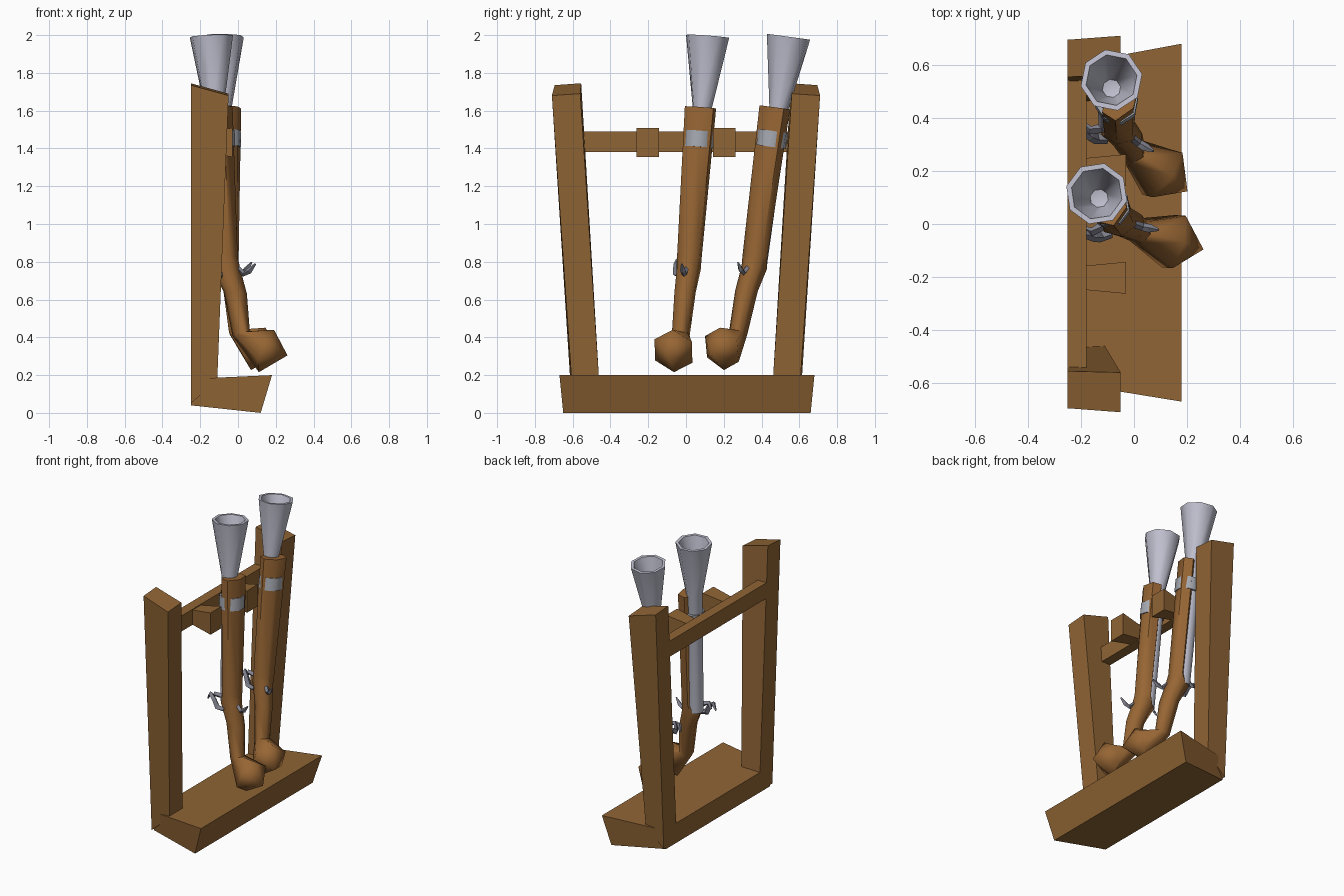
import bpy, bmesh, math
from mathutils import Vector, Matrix

if "Cube" in bpy.data.objects:
    bpy.data.objects.remove(bpy.data.objects["Cube"])


def material(name, rgb):
    m = bpy.data.materials.new(name)
    m.diffuse_color = (*rgb, 1)
    m.use_nodes = True
    m.node_tree.nodes["Principled BSDF"].inputs["Base Color"].default_value = m.diffuse_color
    return m


RACK = material("rack wood", (0.275, 0.128, 0.035))
STOCK = material("stock wood", (0.31, 0.132, 0.034))
BARREL = material("bright steel", (0.52, 0.52, 0.62))
BAND = material("band steel", (0.38, 0.40, 0.44))
LOCK = material("dark steel", (0.22, 0.22, 0.27))


def loft(name, rings, mat, matrix=None, smooth=None, closed=False):
    """Skin a row of equal-sized rings; one-point rings become a tip."""
    bm = bmesh.new()
    vs = [[bm.verts.new(p) for p in r] for r in rings]
    n = len(vs[0])
    pairs = list(zip(vs, vs[1:]))
    if closed:
        pairs.append((vs[-1], vs[0]))
    for a, b in pairs:
        for i in range(n if len(a) > 1 else len(b)):
            j = (i + 1) % n
            if len(b) == 1:
                bm.faces.new((a[i], a[j], b[0]))
            else:
                bm.faces.new((a[i], a[j], b[j], b[i]))
    if not closed:
        for r in (vs[0], vs[-1]):
            if len(r) > 2:
                bm.faces.new(r)
    bmesh.ops.recalc_face_normals(bm, faces=bm.faces[:])
    if matrix:
        bm.transform(matrix)
    me = bpy.data.meshes.new(name)
    bm.to_mesh(me)
    bm.free()
    me.materials.append(mat)
    ob = bpy.data.objects.new(name, me)
    bpy.context.collection.objects.link(ob)
    if smooth:
        bpy.ops.object.select_all(action='DESELECT')
        ob.select_set(True)
        bpy.context.view_layer.objects.active = ob
        bpy.ops.object.shade_smooth_by_angle(angle=math.radians(smooth))
    return ob


def section(front, back, half_width, sides=6):
    """Ring through a front and a back profile point (x, z)."""
    f, b = Vector((front[0], 0, front[1])), Vector((back[0], 0, back[1]))
    c, d = (f + b) / 2, (f - b) / 2
    w = half_width / (math.sin(math.pi / 3) if sides == 6 else 1)
    return [c + d * math.cos(t) + Vector((0, w * math.sin(t), 0))
            for t in (math.tau * i / sides for i in range(sides))]


def circle(r, z, n=8):
    return [Vector((r * math.cos(math.tau * i / n), r * math.sin(math.tau * i / n), z)) for i in range(n)]


def hook(name, path, matrix):
    """Small bent square rod; path holds (x, y, z, half thickness)."""
    pts = [Vector(p[:3]) for p in path]
    rings = []
    for i, p in enumerate(pts):
        d = (pts[min(i + 1, len(pts) - 1)] - pts[max(i - 1, 0)]).normalized()
        side = Vector((0, 1, 0))
        side = (side - d * side.dot(d)).normalized()
        up = d.cross(side)
        t = path[i][3]
        rings.append([p + side * t, p + up * t, p - side * t, p - up * t])
    loft(name, rings, LOCK, matrix)


# Rack base: tapered plank, wider towards the open side
loft("rack_base", [
    [(-0.25, -0.60, 0.18), (0.18, -0.67, 0.20), (0.12, -0.65, 0.0), (-0.25, -0.58, 0.04)],
    [(-0.25, 0.60, 0.18), (0.18, 0.68, 0.20), (0.12, 0.66, 0.0), (-0.25, 0.58, 0.04)]], RACK)

# Splayed posts, cross bar and pegs
for s, side in ((-1, "front"), (1, "back")):
    loft(side + "_post", [
        [(-0.25, s * 0.605, 0.05), (-0.11, s * 0.605, 0.17), (-0.11, s * 0.46, 0.17), (-0.25, s * 0.46, 0.05)],
        [(-0.25, s * 0.695, 1.735), (-0.05, s * 0.71, 1.68), (-0.05, s * 0.56, 1.69), (-0.25, s * 0.555, 1.745)]],
        RACK)
    y = s * 0.203
    loft(side + "_peg", [
        [(x, y - w, 1.432 - h), (x, y + w, 1.432 - h), (x, y + w, 1.432 + h), (x, y - w, 1.432 + h)]
        for x, w, h in ((-0.19, 0.045, 0.05), (-0.03, 0.06, 0.077))], RACK)
loft("cross_bar", [
    [(-0.25, y, 1.38), (-0.18, y, 1.38), (-0.18, y, 1.49), (-0.25, y, 1.49)] for y in (-0.56, 0.56)], RACK)


def gun(tag, origin, lean, yaw):
    # Local frame: barrel along z, stock towards +x, origin at the barrel near its flare
    z = Vector((lean[0], lean[1], 1)).normalized()
    x = Vector((math.cos(yaw), math.sin(yaw), 0))
    y = z.cross(x).normalized()
    x = y.cross(z)
    m = Matrix.Translation(origin) @ Matrix((x, y, z)).transposed().to_4x4()

    # Stock, wrist and club-shaped butt
    loft(tag + "_stock", [
        section((0.10, 0.015), (-0.02, 0.015), 0.078),
        section((0.095, -0.78), (-0.02, -0.78), 0.060),
        section((0.105, -0.84), (-0.045, -0.84), 0.056),
        section((0.137, -0.98), (0.010, -0.96), 0.050),
        section((0.145, -1.18), (0.050, -1.20), 0.043),
        section((0.277, -1.18), (0.185, -1.40), 0.102),
        [(0.345, 0, -1.32)]], STOCK, m, 62)
    # Barrel with flared, hollow muzzle
    loft(tag + "_barrel", [
        circle(0.050, -0.84), circle(0.053, 0.02), circle(0.118, 0.395),
        circle(0.098, 0.395), circle(0.035, 0.16), [(0, 0, 0.15)]], BARREL, m, 50)
    # Band around stock and barrel
    loft(tag + "_band", [
        section((0.106, -0.11), (-0.058, -0.11), 0.080, 8),
        section((0.106, -0.195), (-0.058, -0.195), 0.080, 8)], BAND, m, 50)
    # Hammer on the lock side, trigger under the stock
    hook(tag + "_hammer", [
        (0.02, -0.055, -0.88, 0.014), (-0.02, -0.075, -0.87, 0.022), (-0.04, -0.085, -0.82, 0.018),
        (-0.075, -0.085, -0.79, 0.015), (-0.105, -0.08, -0.83, 0.006)], m)
    hook(tag + "_flint_pan", [
        (-0.02, -0.04, -0.80, 0.018), (-0.05, -0.07, -0.79, 0.016), (-0.08, -0.06, -0.82, 0.008)], m)
    hook(tag + "_trigger", [
        (0.08, 0, -0.83, 0.014), (0.125, 0, -0.875, 0.015), (0.155, 0, -0.86, 0.016), (0.19, 0, -0.825, 0.005)], m)


gun("near_gun", Vector((-0.125, 0.085, 1.6)), (-0.04, 0.075), math.radians(-14))
gun("far_gun", Vector((-0.085, 0.49, 1.6)), (0.0, 0.135), math.radians(-34))
